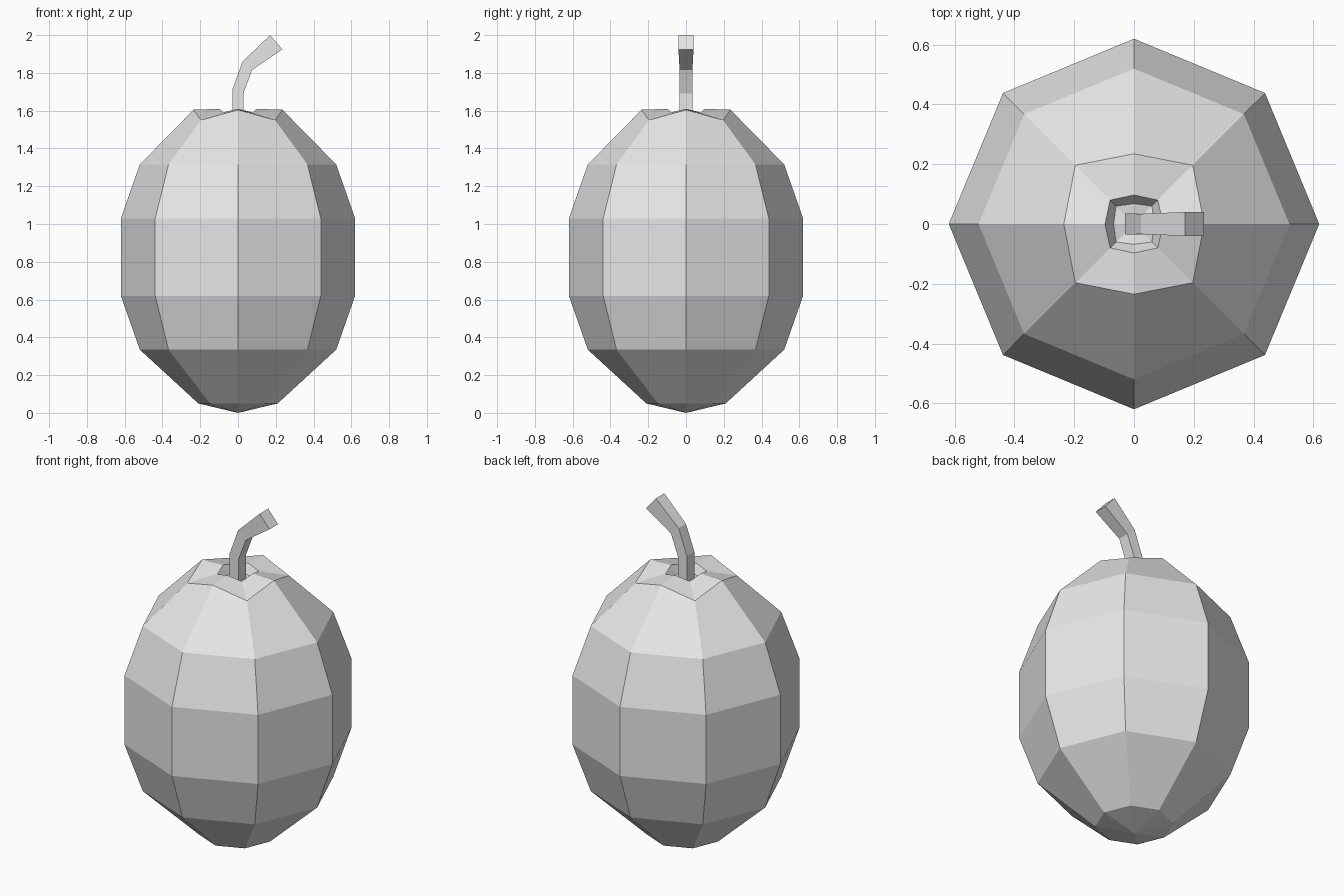
import bpy, bmesh
from math import cos, sin, pi

cube = bpy.data.objects.get("Cube")
if cube:
    bpy.data.objects.remove(cube, do_unlink=True)

grey = bpy.data.materials.new("plain grey")
grey.use_nodes = True
grey.diffuse_color = (0.8, 0.8, 0.8, 1)
grey.node_tree.nodes["Principled BSDF"].inputs["Base Color"].default_value = (0.8, 0.8, 0.8, 1)


def bridge(bm, low, high):
    n = len(low)
    for i in range(n):
        j = (i + 1) % n
        bm.faces.new((low[i], low[j], high[j], high[i]))


def finish(bm, name):
    bmesh.ops.recalc_face_normals(bm, faces=bm.faces)
    mesh = bpy.data.meshes.new(name)
    bm.to_mesh(mesh)
    bm.free()
    mesh.materials.append(grey)
    bpy.context.collection.objects.link(bpy.data.objects.new(name, mesh))


# Fruit body: eight-sided rings; each is (radius, height) on the axes, then on the diagonals
SIDES = 8
profile = [
    ((0.21, 0.05), (0.21, 0.05)),
    ((0.52, 0.335), (0.52, 0.335)),
    ((0.62, 0.62), (0.62, 0.62)),
    ((0.62, 1.03), (0.62, 1.03)),
    ((0.52, 1.315), (0.52, 1.315)),
    ((0.235, 1.605), (0.278, 1.55)),   # wavy shoulder
    ((0.097, 1.61), (0.113, 1.59)),    # rim of the stem pit
    ((0.068, 1.56), (0.085, 1.55)),    # pit floor
]
bm = bmesh.new()
rings = []
for pair in profile:
    ring = []
    for i in range(SIDES):
        r, z = pair[i % 2]
        a = 2 * pi * i / SIDES
        ring.append(bm.verts.new((r * cos(a), r * sin(a), z)))
    rings.append(ring)
for low, high in zip(rings, rings[1:]):
    bridge(bm, low, high)
for ring, z in ((rings[0], 0.0), (rings[-1], 1.55)):
    tip = bm.verts.new((0, 0, z))
    for i in range(SIDES):
        bm.faces.new((ring[i], ring[(i + 1) % SIDES], tip))
finish(bm, "fruit_body")

# Bent square stem: left and right edge points with half depth
stem = [
    ((-0.03, 1.53), (0.028, 1.53), 0.035),
    ((-0.03, 1.71), (0.028, 1.69), 0.035),
    ((0.024, 1.86), (0.075, 1.815), 0.034),
    ((0.17, 2.0), (0.235, 1.925), 0.04),
]
bm = bmesh.new()
loops = []
for (xl, zl), (xr, zr), d in stem:
    corners = ((xl, -d, zl), (xr, -d, zr), (xr, d, zr), (xl, d, zl))
    loops.append([bm.verts.new(c) for c in corners])
for low, high in zip(loops, loops[1:]):
    bridge(bm, low, high)
bm.faces.new(loops[0])
bm.faces.new(loops[-1])
finish(bm, "stem")
